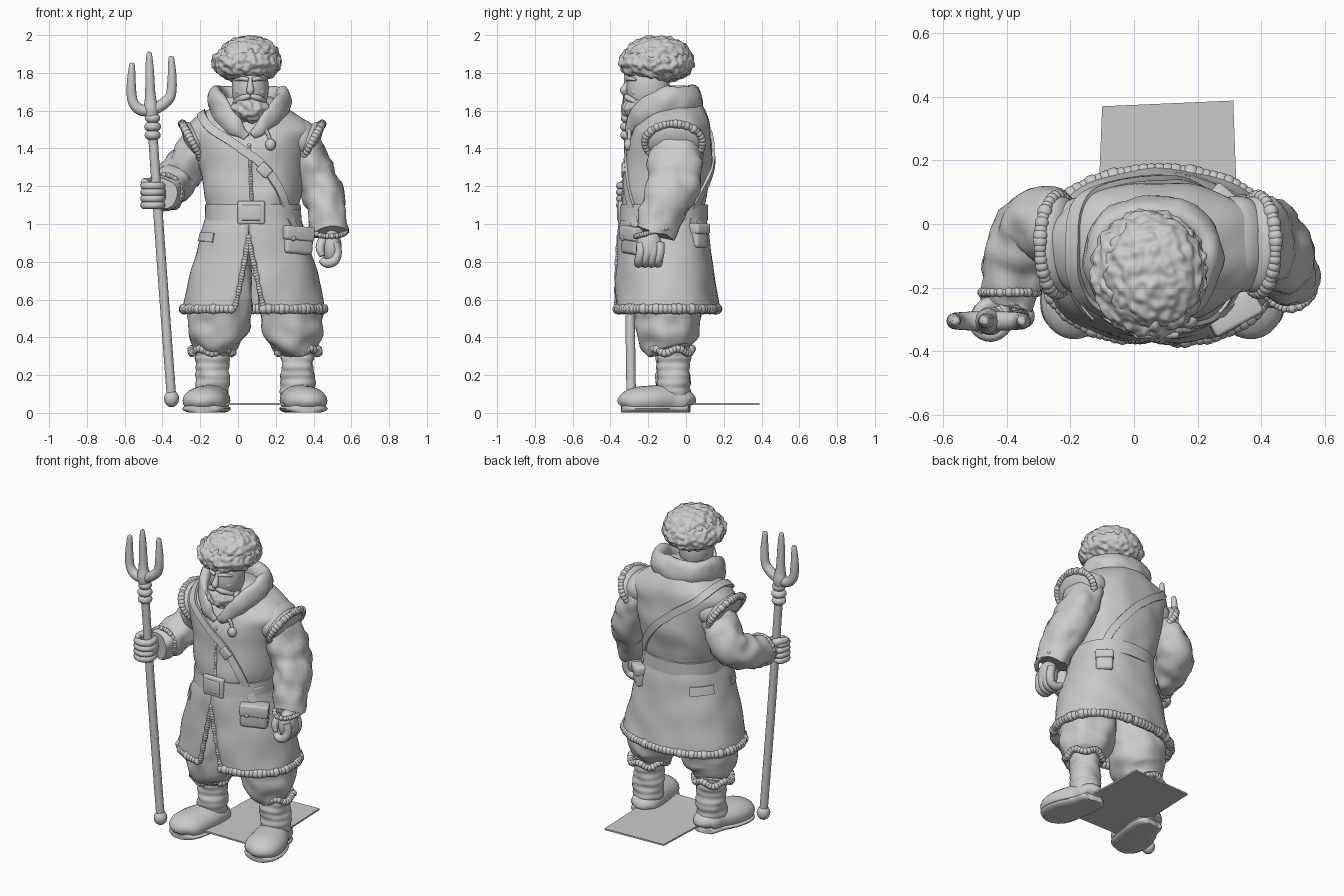
import bpy, bmesh, math
from mathutils import Vector, Matrix, noise

if "Cube" in bpy.data.objects:
    bpy.data.objects.remove(bpy.data.objects["Cube"])

GREY = bpy.data.materials.new("plain_grey")
GREY.diffuse_color = (0.6, 0.6, 0.6, 1)
GREY.use_nodes = True
GREY.node_tree.nodes["Principled BSDF"].inputs["Base Color"].default_value = GREY.diffuse_color


def finish(name, bm, angle=50):
    bmesh.ops.recalc_face_normals(bm, faces=bm.faces)
    me = bpy.data.meshes.new(name)
    bm.to_mesh(me)
    bm.free()
    me.materials.append(GREY)
    me.shade_smooth()
    me.set_sharp_from_angle(angle=math.radians(angle))
    ob = bpy.data.objects.new(name, me)
    bpy.context.collection.objects.link(ob)
    return ob


def spline(pts, k=6):
    """Smooth curve through tuples of any length."""
    out = []
    for i in range(len(pts) - 1):
        a, b, c, d = (pts[min(max(j, 0), len(pts) - 1)] for j in range(i - 1, i + 3))
        for s in range(k):
            t = s / k
            out.append(tuple(0.5 * (2 * q + (r - p) * t + (2 * p - 5 * q + 4 * r - u) * t * t
                                    + (3 * q - p - 3 * r + u) * t ** 3)
                             for p, q, r, u in zip(a, b, c, d)))
    return out + [tuple(pts[-1])]


def rough(bm, amount, freq):
    bm.normal_update()
    for v in bm.verts:
        v.co += v.normal * amount * noise.noise(v.co * freq)


def bridge(bm, rings, closed=True):
    for a, b in zip(rings, rings[1:]):
        n = len(a)
        for j in range(n if closed else n - 1):
            bm.faces.new((a[j], a[(j + 1) % n], b[(j + 1) % n], b[j]))


def tube(name, pts, n=20, up=(0, 0, 1), k=6, bumps=0, freq=14, floor=None):
    """Sweep an ellipse along points given as x, y, z, half width, half height."""
    bm, rings = bmesh.new(), []
    pts = spline([p if len(p) == 5 else (*p, p[3]) for p in pts], k)
    for i, p in enumerate(pts):
        t = Vector(pts[min(i + 1, len(pts) - 1)][:3]) - Vector(pts[max(i - 1, 0)][:3])
        side = t.cross(Vector(up)).normalized()
        top = side.cross(t).normalized()
        rings.append([bm.verts.new(Vector(p[:3]) + side * p[3] * math.cos(a) + top * p[4] * math.sin(a))
                      for a in (2 * math.pi * j / n for j in range(n))])
    bridge(bm, rings)
    bm.faces.new(rings[0])
    bm.faces.new(rings[-1])
    if bumps:
        bmesh.ops.recalc_face_normals(bm, faces=bm.faces)
        rough(bm, bumps, freq)
    if floor is not None:
        for v in bm.verts:
            v.co.z = max(v.co.z, floor)
    return finish(name, bm)


def blob(name, c, r, bumps=0, freq=12, sub=4, rot=0):
    bm = bmesh.new()
    bmesh.ops.create_icosphere(bm, subdivisions=sub, radius=1)
    bm.transform(Matrix.Translation(c) @ Matrix.Rotation(rot, 4, 'Y') @ Matrix.Diagonal((*r, 1)))
    if bumps:
        rough(bm, bumps, freq)
    return finish(name, bm, 80)


def beads(name, pts, r):
    """Fur trim: overlapping tufts spaced along a path."""
    bm = bmesh.new()
    last = None
    for i, p in enumerate(pts):
        p = Vector(p[:3])
        if last and (p - last).length < r * 0.85:
            continue
        last = p
        s = r * (1 + 0.12 * math.sin(i * 2.3))
        bmesh.ops.create_icosphere(bm, subdivisions=2, radius=s, matrix=Matrix.Translation(p))
    return finish(name, bm, 80)


def box(name, c, size, rz=0, ry=0, bevel=0.012):
    bm = bmesh.new()
    bmesh.ops.create_cube(bm, size=1)
    bm.transform(Matrix.Translation(c) @ Matrix.Rotation(rz, 4, 'Z') @ Matrix.Rotation(ry, 4, 'Y')
                 @ Matrix.Diagonal((*size, 1)))
    bmesh.ops.bevel(bm, geom=bm.edges[:], offset=bevel, segments=3, profile=0.5, affect='EDGES')
    return finish(name, bm, 60)


# Coat cross-sections: z, centre x, centre y, half width, half depth
COAT = spline([(0.54, .083, -.1, .372, .265), (0.75, .083, -.112, .325, .25), (0.95, .08, -.118, .268, .232),
               (1.06, .08, -.118, .238, .218), (1.16, .075, -.11, .258, .225), (1.3, .07, -.09, .275, .23),
               (1.42, .065, -.085, .3, .222), (1.5, .065, -.075, .335, .205), (1.56, .06, -.06, .285, .18),
               (1.62, .06, -.06, .19, .15), (1.67, .06, -.07, .12, .11)], 8)


def coat(a, z, off=0.0):
    """Point on the coat at angle a from the front centre."""
    i = next((i for i in range(1, len(COAT)) if COAT[i][0] >= z), len(COAT) - 1)
    p, q = COAT[i - 1], COAT[i]
    t = (z - p[0]) / (q[0] - p[0])
    _, cx, cy, rx, ry = (u + (v - u) * t for u, v in zip(p, q))
    s, c = math.sin(a), math.cos(a)
    return Vector((cx + (rx + off) * math.copysign(abs(s) ** .88, s),
                   cy - (ry + off) * math.copysign(abs(c) ** .88, c), z))


MID = -.06  # angle of the slit centre


def slit(z):
    return max(0.001, 0.17 * (0.93 - z) / 0.38)


def ribbon(name, path, width, thick=0.016):
    """Flat band lying on the coat through (angle, z) points."""
    path = spline(path, 8)
    nrms = [(coat(a + .03, z) - coat(a - .03, z)).cross(coat(a, z + .02) - coat(a, z - .02)).normalized() for a, z in path]
    pts = [coat(a, z) + n * .006 for (a, z), n in zip(path, nrms)]
    bm, rings = bmesh.new(), []
    for i, nrm in enumerate(nrms):
        t = (pts[min(i + 1, len(pts) - 1)] - pts[max(i - 1, 0)]).normalized()
        w = t.cross(nrm).normalized() * width / 2
        h = nrm * thick / 2
        rings.append([bm.verts.new(pts[i] + q) for q in (w + h, w - h, -w - h, h - w)])
    bridge(bm, rings)
    bm.faces.new(rings[0])
    bm.faces.new(rings[-1])
    return finish(name, bm, 40)


# Coat skirt with front slit, and upper coat
bm = bmesh.new()
rings = []
for s in (s for s in COAT if s[0] < 1.08):
    g = slit(s[0])
    rings.append([bm.verts.new(coat(MID + g + (2 * math.pi - 2 * g) * j / 64, s[0])) for j in range(65)])
bridge(bm, rings, False)
rough(bm, 0.01, 7)
m = finish("coat_skirt", bm).modifiers.new("thickness", 'SOLIDIFY')
m.thickness = 0.02
m.offset = 0
bm = bmesh.new()
rings = [[bm.verts.new(coat(2 * math.pi * j / 64, s[0])) for j in range(64)] for s in COAT if s[0] > 1.02]
bridge(bm, rings)
bm.faces.new(rings[0])
bm.faces.new(rings[-1])
rough(bm, 0.01, 8)
finish("coat_body", bm)

# Fur trim on hem, slit and front seam
beads("hem_fur", [coat(MID + .17 + (2 * math.pi - .34) * i / 1200, .55) for i in range(1201)], .027)
for side, sg in (("left", 1), ("right", -1)):
    beads(side + "_slit_fur", [coat(MID + sg * slit(z), z, .002) for z in (.56 + .38 * i / 160 for i in range(161))], .015)
beads("front_seam_fur", [coat(-.01, 1.12 + .3 * i / 100, -.002) for i in range(101)], .01)

# Belt, buckle, shoulder strap
ribbon("belt", [(2 * math.pi * i / 40, 1.06) for i in range(41)], .085, .02)
buckle_y = coat(0, 1.06).y - .01
box("buckle", (.07, buckle_y, 1.06), (.145, .028, .125))
box("buckle_plate", (.07, buckle_y - .012, 1.06), (.1, .014, .082), bevel=.005)
ribbon("shoulder_strap", [(.95, .98), (.65, 1.13), (.27, 1.28), (-.1, 1.39), (-.5, 1.48), (-.95, 1.555), (-1.57, 1.585),
                          (-2.3, 1.555), (-2.85, 1.46), (-3.35, 1.3), (-3.85, 1.12), (-4.05, .98)], .045)
box("strap_buckle", (.14, coat(.25, 1.28).y - .012, 1.285), (.07, .025, .06), ry=.75, bevel=.008)

# Pouches and pocket flaps
box("front_pouch", (.31, -.27, .91), (.165, .09, .14), rz=.5, ry=.08, bevel=.02)
box("front_pouch_flap", (.312, -.277, .95), (.172, .092, .075), rz=.5, ry=.08)
blob("pouch_button", (.292, -.33, .925), (.016, .014, .016), sub=2)
box("back_pouch", (.28, .065, .94), (.1, .07, .13), rz=-.7, bevel=.016)
box("back_pouch_flap", (.284, .07, .975), (.108, .075, .055), rz=-.7)
ribbon("front_pocket_flap", [(-.78, .925), (-1.05, .93), (-1.4, .93)], .05, .024)
ribbon("back_pocket_flap", [(-1.95, .93), (-2.25, .93), (-2.55, .93)], .055, .024)

# Sleeves with armhole and cuff fur
tube("right_sleeve", [(-.14, -.05, 1.44, .11), (-.225, -.03, 1.37, .115, .11), (-.31, .0, 1.25, .11),
                      (-.365, -.1, 1.19, .105), (-.385, -.19, 1.17, .1), (-.4, -.255, 1.165, .08)], 28, (1, 0, 0), bumps=.022)
tube("left_sleeve", [(.31, -.06, 1.48, .1), (.355, -.055, 1.39, .145, .1), (.42, -.06, 1.23, .14, .105),
                     (.465, -.11, 1.1, .125, .1), (.488, -.165, .95, .105, .09)], 28, (1, 0, 0), bumps=.022)
ring = [2 * math.pi * i / 300 for i in range(300)]
for side, x, sg in (("left", .39, 1), ("right", -.24, -1)):
    pts = [Vector((x + sg * .055 * math.sin(a), -.065 + .152 * math.cos(a), 1.43 + .1 * math.sin(a))) for a in ring]
    beads(side + "_armhole_fur", pts, .022)
    blob(side + "_armhole_edge", (x - sg * .012, -.065, 1.437), (.05, .152, .115), 0, sub=4, rot=sg * .5)
    blob(side + "_shoulder", (x - sg * .075, -.065, 1.45), (.12, .152, .11), .01, 9, rot=sg * .4)
beads("left_cuff_fur", [(.488 + .084 * math.cos(a), -.168 + .098 * math.sin(a), .96 + .025 * math.sin(a)) for a in ring], .014)
beads("right_cuff_fur", [(-.39 + .088 * math.cos(a), -.215, 1.17 + .09 * math.sin(a)) for a in ring], .014)

# Gripping right hand, relaxed left hand
blob("right_hand", (-.435, -.285, 1.16), (.055, .06, .07))
for i in range(4):
    z, r = 1.1 + i * .034, .021
    tube("right_finger_%d" % i, [(-.415, -.25, z, r), (-.405, -.32, z, r), (-.45, -.35, z, r), (-.495, -.325, z, r),
                                 (-.485, -.27, z, r), (-.455, -.26, z, r * .6)], 10, k=4)
tube("right_thumb", [(-.42, -.25, 1.19, .025), (-.47, -.26, 1.22, .024), (-.495, -.31, 1.22, .021), (-.47, -.34, 1.22, .01)], 10)
blob("left_hand", (.497, -.195, .875), (.052, .07, .095))
for i in range(4):
    y, r = -.24 + i * .034, .025
    tube("left_finger_%d" % i, [(.515, y, .9, r), (.525, y, .85, r), (.51, y - .01, .805, r),
                                (.47, y - .01, .793, r), (.44, y, .81, r * .7)], 10, (0, 1, 0), k=4)
tube("left_thumb", [(.455, -.21, .93, .026), (.435, -.24, .875, .024), (.445, -.25, .83, .014)], 10, (0, 1, 0))

# Pitchfork
SH = [(-.352, -.29, .08), (-.408, -.3, .84), (-.458, -.305, 1.58)]
tube("fork_shaft", [(*p, .025) for p in SH], 16, (0, 1, 0))
blob("fork_end_knob", (-.352, -.29, .075), (.04, .04, .045), sub=3)
for i, (z, r) in enumerate(((1.47, .043), (1.515, .045), (1.56, .04))):
    blob("fork_collar_%d" % i, (-.452, -.305, z), (r, r, .03), sub=3)
tube("fork_socket", [(-.456, -.305, 1.55, .03), (-.46, -.305, 1.61, .04), (-.464, -.305, 1.68, .028), (-.468, -.305, 1.82, .022),
                     (-.47, -.305, 1.9, .014), (-.47, -.305, 1.912, .003)], 14, (0, 1, 0))
for side, sg, top in (("left", -1, 1.84), ("right", 1, 1.875)):
    x, lift = -.457, .015 + sg * .015
    tube(side + "_tine", [(x, -.305, 1.6, .03), (x + sg * .06, -.305, 1.605 + lift, .03), (x + sg * .1, -.305, 1.65 + lift, .027),
                          (x + sg * .108, -.305, 1.74 + lift, .024), (x + sg * .104, -.305, top, .015),
                          (x + sg * .104, -.305, top + .012, .003)], 14, (0, 1, 0))

# Trousers, ankle fur, wrapped boots
for side, x, sg in (("right", -.13, -1), ("left", .31, 1)):
    hx = .085 + sg * .13
    tube(side + "_trouser", [(hx, -.1, .9, .12), (x - sg * .04, -.1, .6, .168), (x - sg * .03, -.1, .48, .165),
                             (x - sg * .01, -.095, .4, .142, .155), (x + sg * .005, -.08, .335, .1, .11)],
         28, (0, 1, 0), bumps=.025, freq=11)
    beads(side + "_ankle_fur", [(x + sg * .008 + .11 * math.cos(a), -.078 + .11 * math.sin(a), .328 + .012 * math.sin(5 * a))
                                for a in ring], .02)
    tube(side + "_boot_shaft", [(x + sg * .006, -.072, .34, .093)] +
         [(x + sg * .006, -.068, .31 - .022 * i, .087 + .004 * (i % 2)) for i in range(12)], 24, (0, 1, 0), k=3, bumps=.012)
    foot = [(0, .02, .03, .03), (0, .0, .08, .062), (.008, -.09, .098, .08), (.038, -.19, .115, .078),
            (.052, -.27, .112, .072), (.058, -.32, .085, .055), (.059, -.343, .03, .025)]
    tube(side + "_boot_foot", [(x + sg * dx, y, .018 + h * .62, w, h) for dx, y, w, h in foot], 24, floor=.012)
    tube(side + "_boot_sole", [(x + sg * dx, y, .022, w + .002, .028) for dx, y, w, h in foot], 24, floor=.002)

# Head, beard and facial features
blob("head", (.065, -.2, 1.72), (.098, .115, .15))
blob("beard", (.065, -.228, 1.61), (.104, .105, .078), .014, 35, 5)
tube("nose", [(.065, -.3, 1.76, .012), (.065, -.318, 1.73, .016), (.065, -.328, 1.705, .021), (.065, -.31, 1.692, .01)], 12, (0, 1, 0))
for side, sg in (("left", 1), ("right", -1)):
    tube(side + "_moustache", [(.065, -.316, 1.678, .012), (.065 + sg * .04, -.308, 1.668, .017),
                               (.065 + sg * .075, -.275, 1.65, .012), (.065 + sg * .085, -.26, 1.63, .005)], 10)
    blob(side + "_cheek", (.065 + sg * .045, -.26, 1.7), (.035, .035, .028), sub=3)
    tube(side + "_brow", [(.065 + sg * .01, -.31, 1.763, .011), (.065 + sg * .045, -.3, 1.77, .012),
                          (.065 + sg * .08, -.265, 1.762, .006)], 8)

# Fur hat: crown and thick rolled brim
blob("hat_crown", (.06, -.15, 1.89), (.158, .178, .107), .012, 34, 6)
blob("hat_brim", (.047, -.154, 1.855), (.182, .2, .108), .014, 36, 6)

# Turned collar and cord
tube("collar", [(.045, -.3, 1.46, .012, .02), (-.02, -.29, 1.52, .025, .05), (-.085, -.22, 1.6, .035, .07),
                (-.12, -.11, 1.655, .04, .075), (-.07, .0, 1.655, .05, .08), (.06, .035, 1.65, .052, .085),
                (.19, .0, 1.65, .05, .08), (.24, -.11, 1.645, .04, .075), (.205, -.22, 1.595, .035, .065),
                (.14, -.29, 1.53, .025, .045), (.075, -.3, 1.47, .012, .02)], 20, bumps=.012)
tube("collar_cord", [(.09, -.295, 1.5, .01), (.14, -.3, 1.5, .01), (.165, -.3, 1.46, .01), (.17, -.305, 1.42, .01)], 8)
blob("cord_toggle", (.172, -.305, 1.42), (.028, .024, .032), sub=3)

# Thin ground plate between the boots
bm = bmesh.new()
corners = ((-.1, .37), (.312, .388), (.335, -.25), (-.125, -.25))
face = bm.faces.new([bm.verts.new((x, y, .042)) for x, y in corners])
top = bmesh.ops.extrude_face_region(bm, geom=[face])
bmesh.ops.translate(bm, verts=[v for v in top["geom"] if isinstance(v, bmesh.types.BMVert)], vec=(0, 0, .01))
finish("ground_plate", bm, 30)
